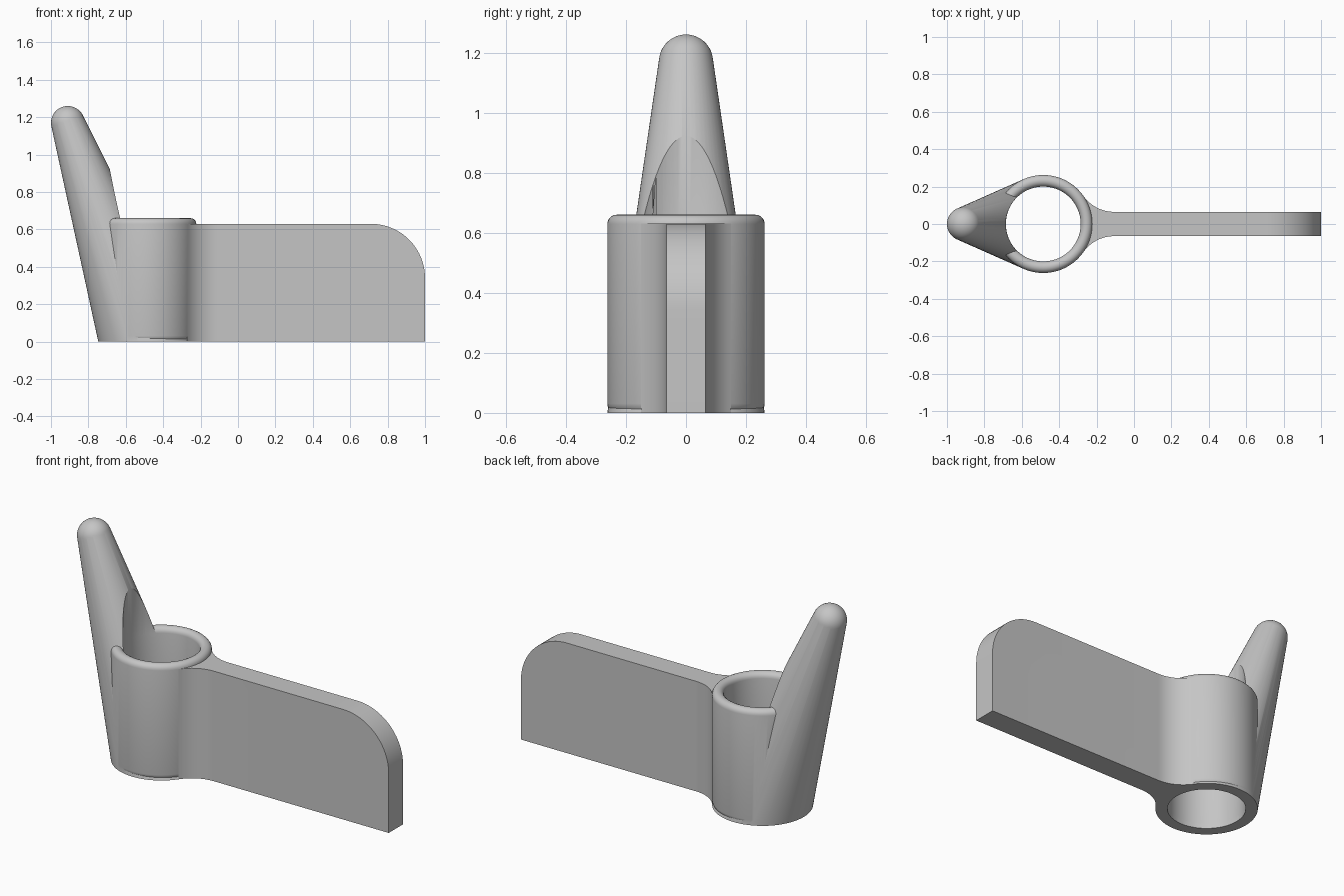
import bpy, bmesh
from math import sin, cos, pi, sqrt, atan2
from mathutils import Matrix, Vector

if "Cube" in bpy.data.objects:
    bpy.data.objects.remove(bpy.data.objects["Cube"])

CX, R_OUT, R_IN = -0.485, 0.262, 0.20   # tube axis and radii
TUBE_H, BLADE_H, HALF_T = 0.66, 0.63, 0.065
SEG = 96

grey = bpy.data.materials.new("plain grey")
grey.diffuse_color = (0.56, 0.56, 0.56, 1)
grey.use_nodes = True
grey.node_tree.nodes["Principled BSDF"].inputs["Base Color"].default_value = grey.diffuse_color


def finish(bm, name):
    bmesh.ops.recalc_face_normals(bm, faces=bm.faces[:])
    me = bpy.data.meshes.new(name)
    bm.to_mesh(me)
    bm.free()
    me.materials.append(grey)
    ob = bpy.data.objects.new(name, me)
    bpy.context.collection.objects.link(ob)
    return ob


def boolean(ob, other, operation):
    bpy.context.view_layer.objects.active = ob
    m = ob.modifiers.new("bool", 'BOOLEAN')
    m.operation, m.solver, m.object = operation, 'EXACT', other
    bpy.ops.object.modifier_apply(modifier=m.name)
    bpy.data.objects.remove(other)


# Tube: ring section with fully rounded ends, spun about the tube axis
bm = bmesh.new()
mid, rr = (R_OUT + R_IN) / 2, (R_OUT - R_IN) / 2
section = [(mid + rr * cos(pi * i / 10), TUBE_H - rr + rr * sin(pi * i / 10)) for i in range(11)]
section += [(mid - rr * cos(pi * i / 10), rr - rr * sin(pi * i / 10)) for i in range(11)]
rings = []
for s in range(SEG):
    a = 2 * pi * s / SEG
    rings.append([bm.verts.new((CX + r * cos(a), r * sin(a), z)) for r, z in section])
for s in range(SEG):
    p, q = rings[s], rings[(s + 1) % SEG]
    for i in range(len(section)):
        j = (i + 1) % len(section)
        bm.faces.new((p[i], q[i], q[j], p[j]))
tube = finish(bm, "tube")

# Horn: hull from the tube's base circle to a leaning ball tip
bm = bmesh.new()
bmesh.ops.create_circle(bm, segments=SEG, radius=R_OUT, matrix=Matrix.Translation((CX, 0, 0)))
bmesh.ops.create_uvsphere(bm, u_segments=48, v_segments=24, radius=0.09,
                          matrix=Matrix.Translation((-0.91, 0, 1.17)))
bmesh.ops.delete(bm, geom=bm.edges[:], context='EDGES_FACES')
if not bm.verts:
    raise RuntimeError("horn points missing")
bmesh.ops.convex_hull(bm, input=bm.verts[:])
bmesh.ops.delete(bm, geom=[v for v in bm.verts if not v.link_faces], context='VERTS')
horn = finish(bm, "horn")

# Bore clearing the inside of the horn
bm = bmesh.new()
bmesh.ops.create_cone(bm, cap_ends=True, segments=SEG, radius1=R_IN + 0.0005, radius2=R_IN + 0.0005,
                      depth=3, matrix=Matrix.Translation((CX, 0, 0.5)))
boolean(horn, finish(bm, "bore_cutter"), 'DIFFERENCE')

# Blade: flat plate flaring into the tube with tangent fillets
fr = 0.20
fx = CX + sqrt((R_OUT + fr) ** 2 - (HALF_T + fr) ** 2)
fy = HALF_T + fr
a0, a1 = atan2(-fy, CX - fx) % (2 * pi), 1.5 * pi
side = [(-0.276, 0.146)]
side += [(fx + fr * cos(a0 + (a1 - a0) * i / 14), fy + fr * sin(a0 + (a1 - a0) * i / 14))
         for i in range(15)]
side.append((1.0, HALF_T))
outline = side + [(x, -y) for x, y in reversed(side)]
bm = bmesh.new()
base = bm.faces.new([bm.verts.new((x, y, 0)) for x, y in outline])
top = bmesh.ops.extrude_face_region(bm, geom=[base])["geom"]
bmesh.ops.translate(bm, vec=Vector((0, 0, BLADE_H)),
                    verts=[g for g in top if isinstance(g, bmesh.types.BMVert)])
if not any(len(f.verts) > 4 and f.calc_center_median().z < 0.01 for f in bm.faces):
    bm.faces.new([v for v in base.verts])
# rounded upper outer corner
corner = [e for e in bm.edges if all(v.co.x > 0.99 and v.co.z > 0.6 for v in e.verts)]
bmesh.ops.bevel(bm, geom=corner, offset=0.29, segments=20, profile=0.5, affect='EDGES')
blade = finish(bm, "blade")

# Join everything into one body
boolean(tube, horn, 'UNION')
boolean(tube, blade, 'UNION')
tube.name = "clip_body"
bpy.ops.object.select_all(action='DESELECT')
tube.select_set(True)
bpy.context.view_layer.objects.active = tube
bpy.ops.object.shade_smooth_by_angle(angle=0.5)
